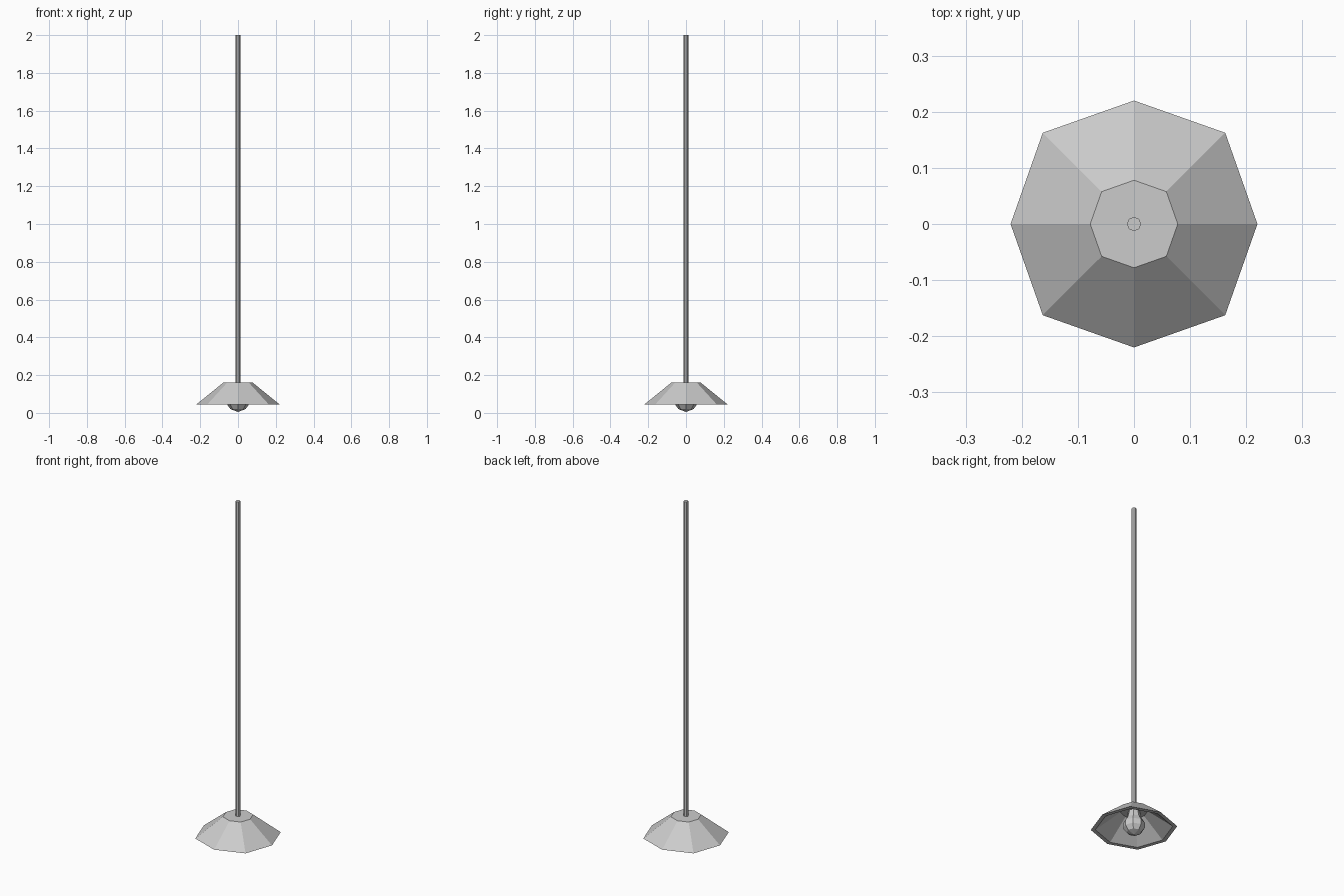
import bpy, bmesh
from math import cos, sin, tau

if "Cube" in bpy.data.objects:
    bpy.data.objects.remove(bpy.data.objects["Cube"])


def lathe(name, profile, sides=8, closed=False, diagonal=1.0):
    """Revolve (radius, z) points; odd corners are scaled by diagonal."""
    bm = bmesh.new()
    rings = []
    for r, z in profile:
        if r == 0:
            rings.append([bm.verts.new((0, 0, z))] * sides)
            continue
        ring = []
        for i in range(sides):
            q = r * (diagonal if i % 2 else 1)
            a = tau * i / sides
            ring.append(bm.verts.new((q * cos(a), q * sin(a), z)))
        rings.append(ring)
    pairs = list(zip(rings, rings[1:]))
    if closed:
        pairs.append((rings[-1], rings[0]))
    for a, b in pairs:
        for i in range(sides):
            j = (i + 1) % sides
            quad = list(dict.fromkeys((a[i], a[j], b[j], b[i])))
            if len(quad) > 2:
                bm.faces.new(quad)
    bmesh.ops.recalc_face_normals(bm, faces=bm.faces)
    mesh = bpy.data.meshes.new(name)
    bm.to_mesh(mesh)
    bm.free()
    obj = bpy.data.objects.new(name, mesh)
    bpy.context.collection.objects.link(obj)
    return obj


# hanging rod
lathe("rod", [(0, 0.155), (0.0125, 0.155), (0.0125, 2.0), (0, 2.0)])

# hollow octagonal shade with a flat rim
lathe("shade", [(0, 0.16), (0.078, 0.16), (0.22, 0.045),
                (0.197, 0.045), (0.07, 0.145), (0, 0.145)], diagonal=1.045)

# faceted bulb
lathe("bulb", [(0, 0.005), (0.04, 0.02), (0.058, 0.045), (0.058, 0.075),
               (0.04, 0.105), (0.03, 0.146), (0, 0.146)])
